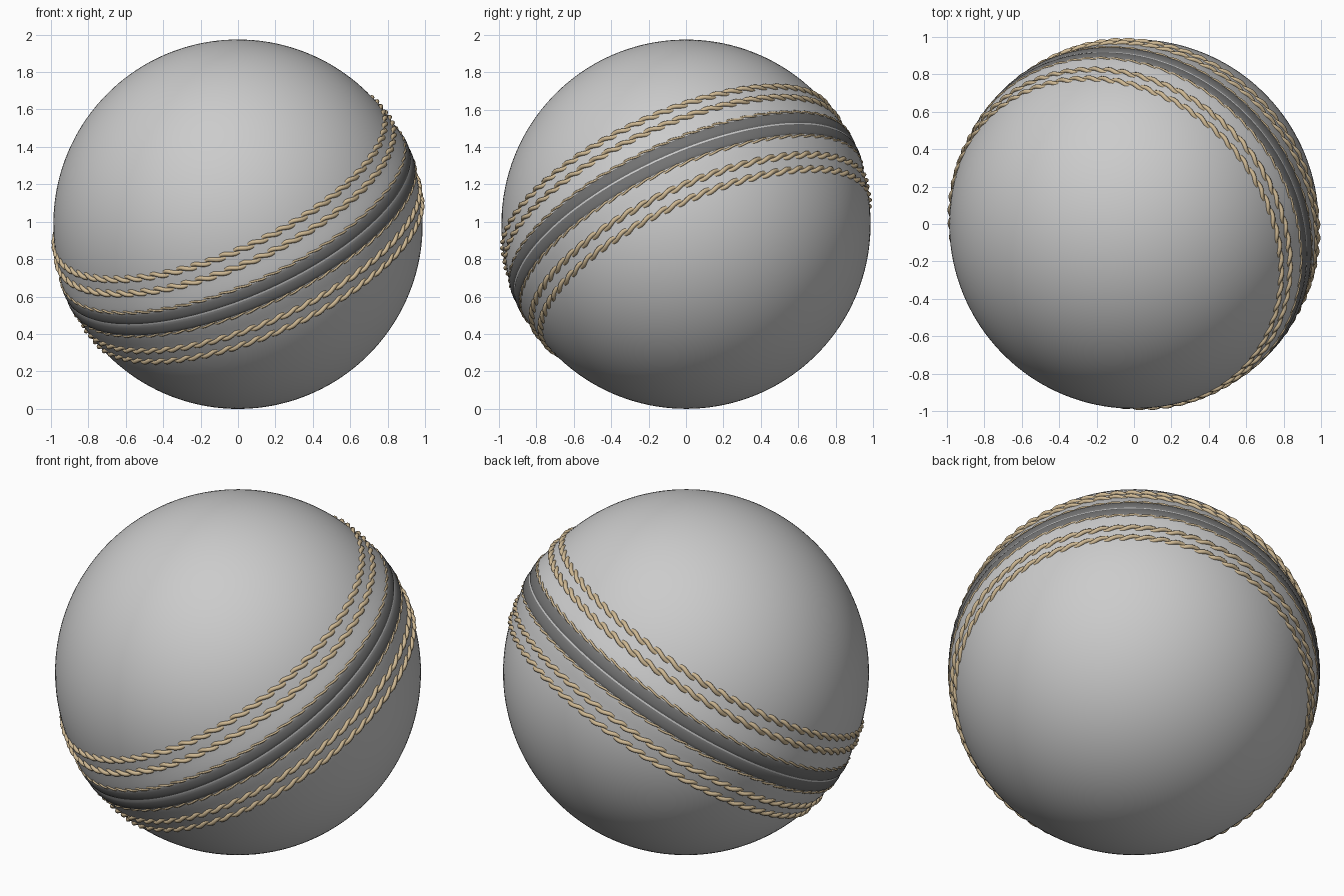
import bpy, bmesh, math
from mathutils import Matrix, Vector

if "Cube" in bpy.data.objects:
    bpy.data.objects.remove(bpy.data.objects["Cube"])

R = 0.987                       # ball radius, also centre height
ROPE_TURNS = 36
PLACE = (Matrix.Translation((0, 0, R))
         @ Matrix.Rotation(math.radians(46), 4, 'Z')
         @ Matrix.Rotation(math.radians(-32.7), 4, 'Y'))


def material(name, rgb):
    m = bpy.data.materials.new(name)
    m.diffuse_color = (*rgb, 1)
    m.use_nodes = True
    m.node_tree.nodes["Principled BSDF"].inputs["Base Color"].default_value = m.diffuse_color
    return m


GREY = material("light grey", (0.60, 0.60, 0.60))
DARK = material("dark grey", (0.17, 0.17, 0.17))
TAN = material("tan thread", (0.62, 0.48, 0.29))


def finish(name, bm, mats, angle):
    """Turn a bmesh into a smooth shaded, tilted object."""
    bmesh.ops.recalc_face_normals(bm, faces=bm.faces)
    me = bpy.data.meshes.new(name)
    bm.to_mesh(me)
    bm.free()
    me.transform(PLACE)
    for m in mats:
        me.materials.append(m)
    ob = bpy.data.objects.new(name, me)
    bpy.context.collection.objects.link(ob)
    bpy.ops.object.select_all(action='DESELECT')
    ob.select_set(True)
    bpy.context.view_layer.objects.active = ob
    bpy.ops.object.shade_smooth_by_angle(angle=math.radians(angle))
    return ob


def grid(bm, rings, close_rings):
    """Skin closed rings of points; optionally join last ring to first."""
    vs = [[bm.verts.new(p) for p in ring] for ring in rings]
    n = len(vs[0])
    for i in range(len(vs) if close_rings else len(vs) - 1):
        a, b = vs[i], vs[(i + 1) % len(vs)]
        for j in range(n):
            k = (j + 1) % n
            bm.faces.new((a[j], a[k], b[k], b[j]))


def sphere_point(r, lat, az):
    return Vector((r * math.cos(lat) * math.cos(az),
                   r * math.cos(lat) * math.sin(az), r * math.sin(lat)))


def lathe(name, profile, mat, angle, seg=128):
    """Revolve (latitude in degrees, radius) pairs about the seam axis."""
    bm = bmesh.new()
    rings = [[sphere_point(r, math.radians(lat), 2 * math.pi * j / seg)
              for j in range(seg)] for lat, r in profile]
    grid(bm, rings, False)
    bmesh.ops.remove_doubles(bm, verts=bm.verts, dist=1e-5)
    return finish(name, bm, [mat], angle)


def rope(name, lat_deg, rc, off, rad, hand, sides=8, steps=576):
    """Two strands twisted round a circle of latitude."""
    bm = bmesh.new()
    lat = math.radians(lat_deg)

    def centre(az, phase):
        t = hand * ROPE_TURNS * az + phase
        out = sphere_point(1, lat, az)
        north = sphere_point(1, lat + math.pi / 2, az)
        return out * (rc + off * math.sin(t)) + north * (off * math.cos(t))

    for phase in (0, math.pi):
        rings = []
        for i in range(steps):
            az = 2 * math.pi * i / steps
            c = centre(az, phase)
            tan = (centre(az + 1e-3, phase) - centre(az - 1e-3, phase)).normalized()
            u = sphere_point(1, lat, az)
            u = (u - tan * u.dot(tan)).normalized()
            w = tan.cross(u)
            rings.append([c + rad * (u * math.cos(a) + w * math.sin(a))
                          for a in (2 * math.pi * k / sides for k in range(sides))])
        grid(bm, rings, True)
    return finish(name, bm, [TAN], 80)


# Ball leather, swelling slightly towards the seam
def ball_radius(lat):
    return R + 0.010 * max(0.0, min(1.0, (10 - abs(lat)) / 6))


lats = [-90 + 2 * i for i in range(91)]
lathe("ball", [(l, ball_radius(l)) for l in lats], GREY, 40)

# Dark central seam: two rounded beads with a groove between
band = []
for s in (-1, 1):
    for k in range(9):
        x = -1 + k / 4
        band.append((s * 2.05 + 2.05 * x,
                     0.994 + 0.009 * math.sqrt(max(0, 1 - x * x))))
lathe("seam_band", band, DARK, 50)

# Stitch ropes and fine edge threads, mirrored across the seam
for side, s in (("upper", 1), ("lower", -1)):
    rope(side + "_outer_stitching", s * 15.3, 0.981, 0.011, 0.012, s)
    rope(side + "_inner_stitching", s * 10.6, 0.982, 0.011, 0.012, s)
    rope(side + "_edge_thread", s * 4.3, 0.992, 0.006, 0.0065, s, sides=6)
